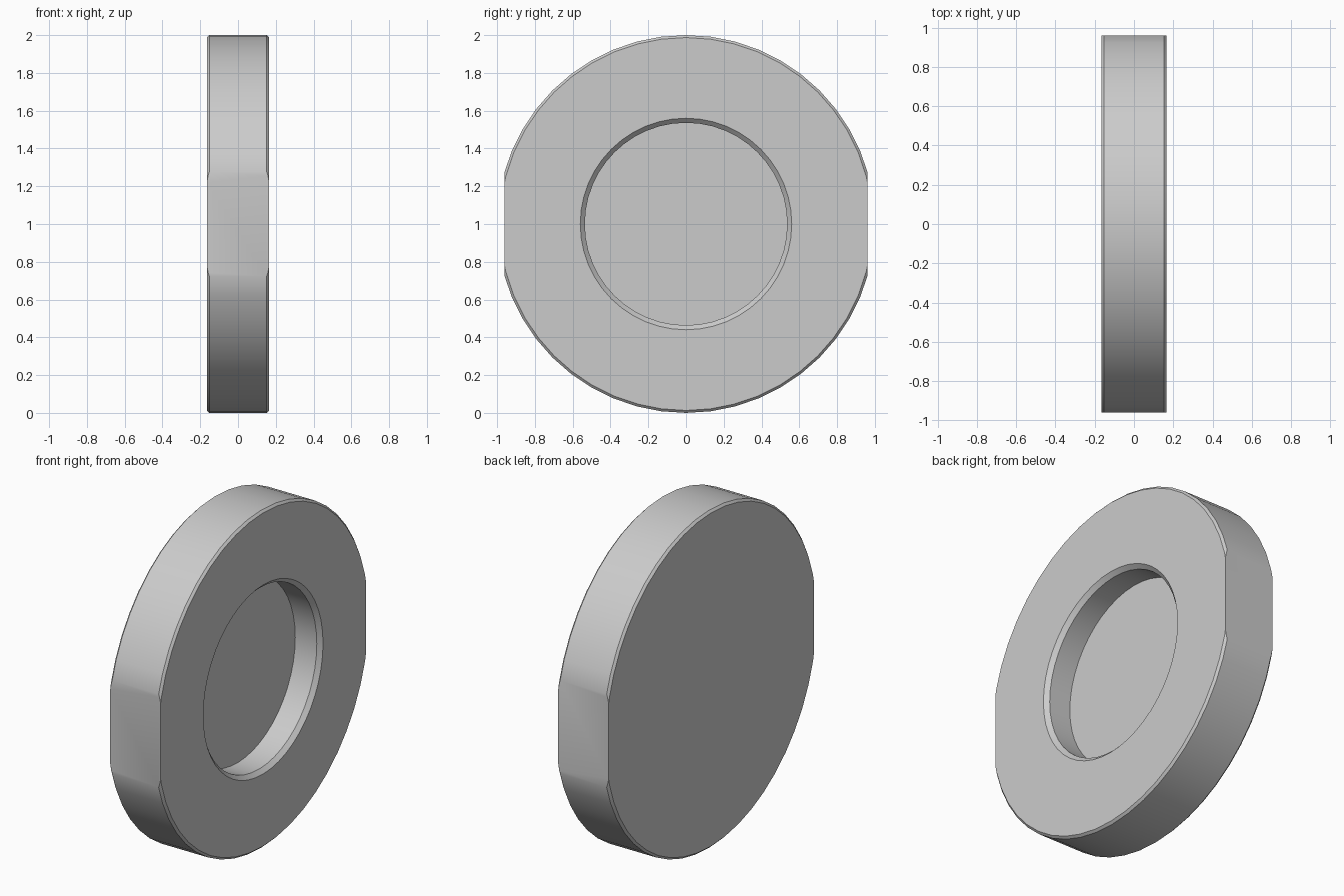
import bpy, bmesh, math
from mathutils import Matrix

cube = bpy.data.objects.get("Cube")
if cube:
    bpy.data.objects.remove(cube, do_unlink=True)

SIDES = 48
HALF = 0.165      # half thickness
FLAT = 0.96       # distance of the two flats from the axis
EDGE = 0.013      # outer chamfer
LIP = 0.024       # recess chamfer
HOLE = 0.536      # recess radius

grey = bpy.data.materials.new("plain grey")
grey.use_nodes = True
grey.diffuse_color = (0.6, 0.6, 0.6, 1)
grey.node_tree.nodes["Principled BSDF"].inputs["Base Color"].default_value = (0.6, 0.6, 0.6, 1)

# Disc profile as (x, radius), from the plain back to the recess floor
profile = [(-HALF, 1 - EDGE), (-HALF + EDGE, 1), (HALF - EDGE, 1), (HALF, 1 - EDGE),
           (HALF, HOLE + LIP), (HALF - LIP, HOLE), (0, HOLE)]

bm = bmesh.new()
rings = []
for x, r in profile:
    angles = [2 * math.pi * i / SIDES for i in range(SIDES)]
    rings.append([bm.verts.new((x, r * math.sin(a), r * math.cos(a))) for a in angles])
for a, b in zip(rings, rings[1:]):
    for i in range(SIDES):
        j = (i + 1) % SIDES
        bm.faces.new((a[i], a[j], b[j], b[i]))
bm.faces.new(rings[0])
bm.faces.new(rings[-1])

# Flats cut on the front and back edges
for side in (-1, 1):
    cut = bmesh.ops.bisect_plane(bm, geom=bm.verts[:] + bm.edges[:] + bm.faces[:],
                                 plane_co=(0, side * FLAT, 0), plane_no=(0, side, 0),
                                 clear_outer=True)
    edges = [e for e in cut["geom_cut"] if isinstance(e, bmesh.types.BMEdge)]
    bmesh.ops.holes_fill(bm, edges=edges, sides=0)

bmesh.ops.recalc_face_normals(bm, faces=bm.faces)
bm.transform(Matrix.Translation((0, 0, 1)))

mesh = bpy.data.meshes.new("recessed_disc")
bm.to_mesh(mesh)
bm.free()
mesh.materials.append(grey)
disc = bpy.data.objects.new("recessed_disc", mesh)
bpy.context.collection.objects.link(disc)

bpy.context.view_layer.objects.active = disc
disc.select_set(True)
bpy.ops.object.shade_smooth_by_angle(angle=math.radians(30))
